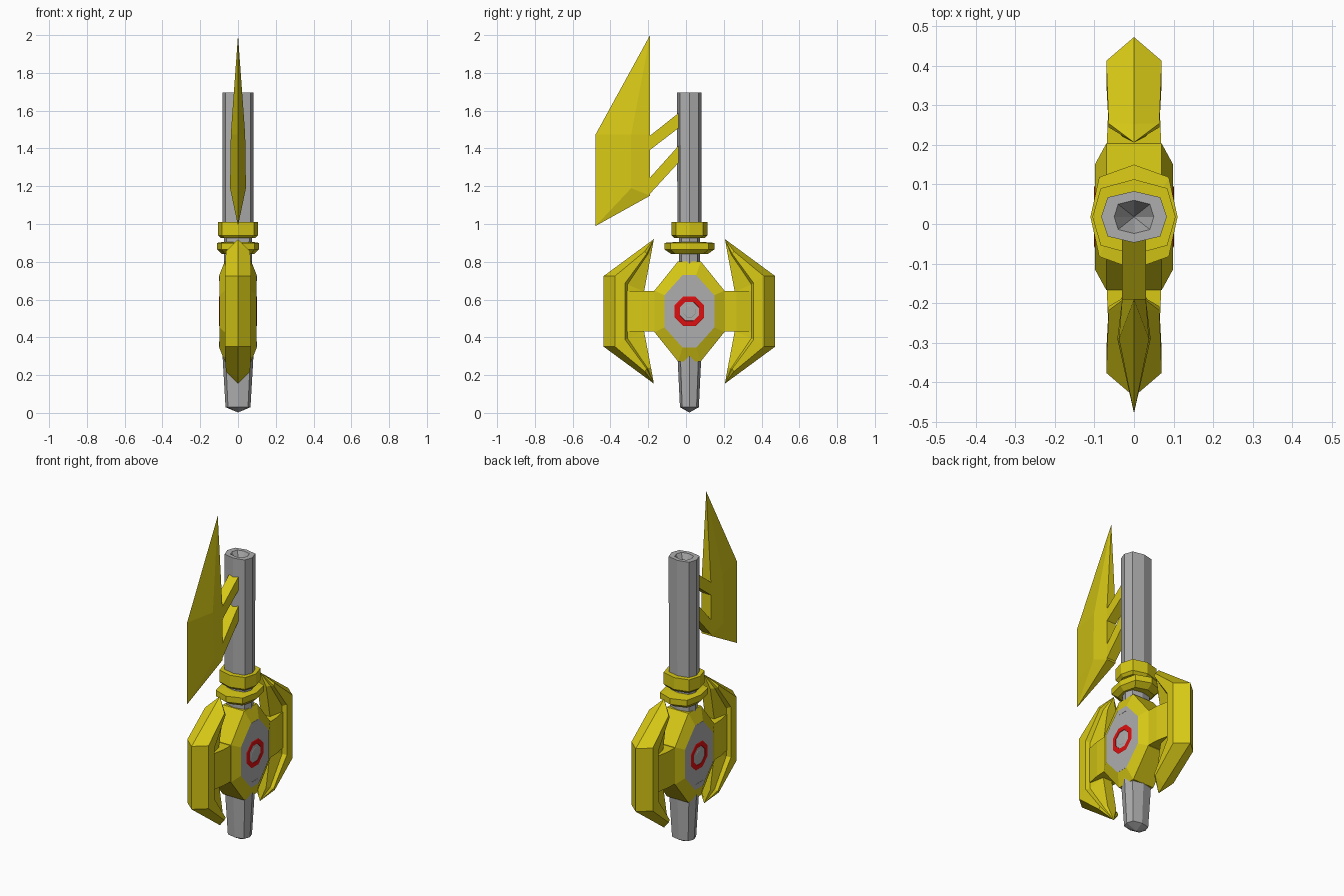
import bpy, bmesh, math
from mathutils import Vector

if "Cube" in bpy.data.objects:
    bpy.data.objects.remove(bpy.data.objects["Cube"])

CY, CZ = 0.018, 0.5375  # axis of the shaft, height of the guard centre


def material(name, rgb):
    m = bpy.data.materials.new(name)
    m.use_nodes = True
    m.diffuse_color = (*rgb, 1)
    m.node_tree.nodes["Principled BSDF"].inputs["Base Color"].default_value = (*rgb, 1)
    return m


YELLOW = material("yellow", (0.68, 0.58, 0.008))
GRAY = material("gray", (0.42, 0.42, 0.42))
RED = material("red", (0.72, 0.005, 0.005))


def loft(name, rings, mat, caps=True, closed=False):
    """Skin a series of equal-length rings with flat faces."""
    bm = bmesh.new()
    rows = [[bm.verts.new(p) for p in ring] for ring in rings]
    n = len(rows[0])
    pairs = list(zip(rows, rows[1:])) + ([(rows[-1], rows[0])] if closed else [])
    for a, b in pairs:
        for i in range(n):
            j = (i + 1) % n
            bm.faces.new((a[i], a[j], b[j], b[i]))
    if caps and not closed:
        bm.faces.new(rows[0])
        bm.faces.new(rows[-1])
    bmesh.ops.remove_doubles(bm, verts=bm.verts, dist=0.0002)
    bmesh.ops.recalc_face_normals(bm, faces=bm.faces)
    mesh = bpy.data.meshes.new(name)
    bm.to_mesh(mesh)
    bm.free()
    mesh.materials.append(mat)
    obj = bpy.data.objects.new(name, mesh)
    bpy.context.scene.collection.objects.link(obj)
    return obj


def shaft_ring(rx, ry, z):
    """Eight-sided section with corners on the axes and fuller diagonals."""
    unit = [(1, 0), (0.8, 0.76), (0, 1), (-0.8, 0.76),
            (-1, 0), (-0.8, -0.76), (0, -1), (0.8, -0.76)]
    return [(rx * x, CY + ry * y, z) for x, y in unit]


def shaft(name, sections, mat, **kw):
    return loft(name, [shaft_ring(*s) for s in sections], mat, **kw)


def plate(name, outline, half, mat):
    """Slab with a side outline, centred on x = 0."""
    return loft(name, [[(x, y, z) for y, z in outline] for x in (-half, half)], mat)


# Barrel with a conical bore, grip and neck rings
shaft("barrel", [(0.075, 0.055, 0.74), (0.075, 0.055, 0.93), (0.083, 0.064, 1.0),
                 (0.083, 0.065, 1.695), (0.05, 0.042, 1.695), (0.001, 0.001, 1.60)], GRAY)
shaft("grip", [(0.083, 0.064, 0.32), (0.066, 0.05, 0.03), (0.002, 0.002, 0.003)], GRAY)
shaft("upper_ring", [(0.09, 0.08, 0.925), (0.105, 0.095, 0.94), (0.105, 0.095, 1.01),
                     (0.085, 0.07, 1.01)], YELLOW)
shaft("lower_ring", [(0.085, 0.095, 0.84), (0.11, 0.132, 0.865), (0.11, 0.132, 0.90),
                     (0.08, 0.07, 0.905)], YELLOW)


def oct_ring(x, w, h, cw, ch):
    """Side-on octagon: half size w by h, with flats of half length cw and ch."""
    pts = [(cw, h), (w, ch), (w, -ch), (cw, -h), (-cw, -h), (-w, -ch), (-w, ch), (-cw, h)]
    return [(x, CY + y, CZ + z) for y, z in pts]


def round_ring(x, r):
    a = [math.pi / 8 + i * math.pi / 4 for i in range(8)]
    return [(x, CY + r * math.cos(t), CZ + r * math.sin(t)) for t in a]


# Central housing: a thick rim sloping up to a face on each side
OUTER = (0.185, 0.265, 0.06, 0.11)
INNER = (0.132, 0.192, 0.036, 0.085)
loft("housing", [oct_ring(-0.099, *INNER), oct_ring(-0.07, *OUTER),
                 oct_ring(0.07, *OUTER), oct_ring(0.099, *INNER)], YELLOW, caps=False)

for side, label in ((1, "left"), (-1, "right")):
    # Dished panel, red ring, hub and two clips
    loft("dish_" + label, [oct_ring(side * 0.099, *INNER),
                           oct_ring(side * 0.075, 0.075, 0.1, 0.03, 0.05)], GRAY)
    loft("red_ring_" + label,
         [round_ring(side * x, r) for x, r in
          ((0.07, 0.104), (0.09, 0.104), (0.101, 0.08), (0.101, 0.055), (0.085, 0.045))],
         RED, caps=False)
    loft("hub_" + label, [round_ring(side * 0.07, 0.046), round_ring(side * 0.092, 0.046),
                          round_ring(side * 0.1, 0.032)], GRAY)
    for up in (1, -1):
        z0, z1 = CZ + up * 0.16, CZ + up * 0.191
        loft("clip_" + label, [[(side * x, CY + y, z) for y, z in
                                ((-0.035, z0), (0.035, z0), (0.035, z1), (-0.035, z1))]
                               for x in (0.075, 0.1)], GRAY)

# Swept wings: section points are (x, y, z) from outer ridge to inner edge
TIP = [(0, 0.188, 0.3825)] * 5
NEAR = [(0, 0.235, 0.348), (0.064, 0.236, 0.318), (0.064, 0.226, 0.305),
        (0.045, 0.222, 0.3), (0.03, 0.203, 0.3)]
CORNER = [(0, 0.454, 0.187), (0.07, 0.394, 0.187), (0.07, 0.34, 0.15),
          (0.048, 0.328, 0.142), (0.03, 0.24, 0.105)]


def wing_section(points, face, up):
    half = [Vector((x, CY + face * y, CZ + up * z)) for x, y, z in points]
    return half + [Vector((-p.x, p.y, p.z)) for p in reversed(half)]


for face, label in ((1, "back"), (-1, "front")):
    sections = [(TIP, 1), (NEAR, 1), (CORNER, 1), (CORNER, -1), (NEAR, -1), (TIP, -1)]
    loft("wing_" + label, [wing_section(s, face, up) for s, up in sections],
         YELLOW, caps=False)
    # Arm joining the wing to the housing
    loft("wing_arm_" + label,
         [[(x, CY + face * y, CZ + z) for x, z in
           ((-w, -0.107), (w, -0.107), (w, 0.107), (-w, 0.107))]
          for y, w in ((0.15, 0.07), (0.25, 0.066), (0.335, 0.05))], YELLOW)

# Blade: sharp front edge, widest along an inner ridge, thinner flat back
loft("blade", [
    [(0, -0.19, 2.0)] * 5,
    [(0, -0.478, 1.475), (0.038, -0.29, 1.475), (0.03, -0.19, 1.475),
     (-0.03, -0.19, 1.475), (-0.038, -0.29, 1.475)],
    [(0, -0.478, 1.15), (0.042, -0.29, 1.19), (0.03, -0.19, 1.15),
     (-0.03, -0.19, 1.15), (-0.042, -0.29, 1.19)],
    [(0, -0.478, 0.99)] * 5], YELLOW, caps=False)

# Slanted struts holding the blade to the barrel
plate("upper_strut", [(-0.2, 1.385), (-0.03, 1.515), (-0.03, 1.595), (-0.2, 1.46)],
      0.03, YELLOW)
plate("lower_strut", [(-0.2, 1.15), (-0.03, 1.335), (-0.03, 1.425), (-0.2, 1.235)],
      0.03, YELLOW)
